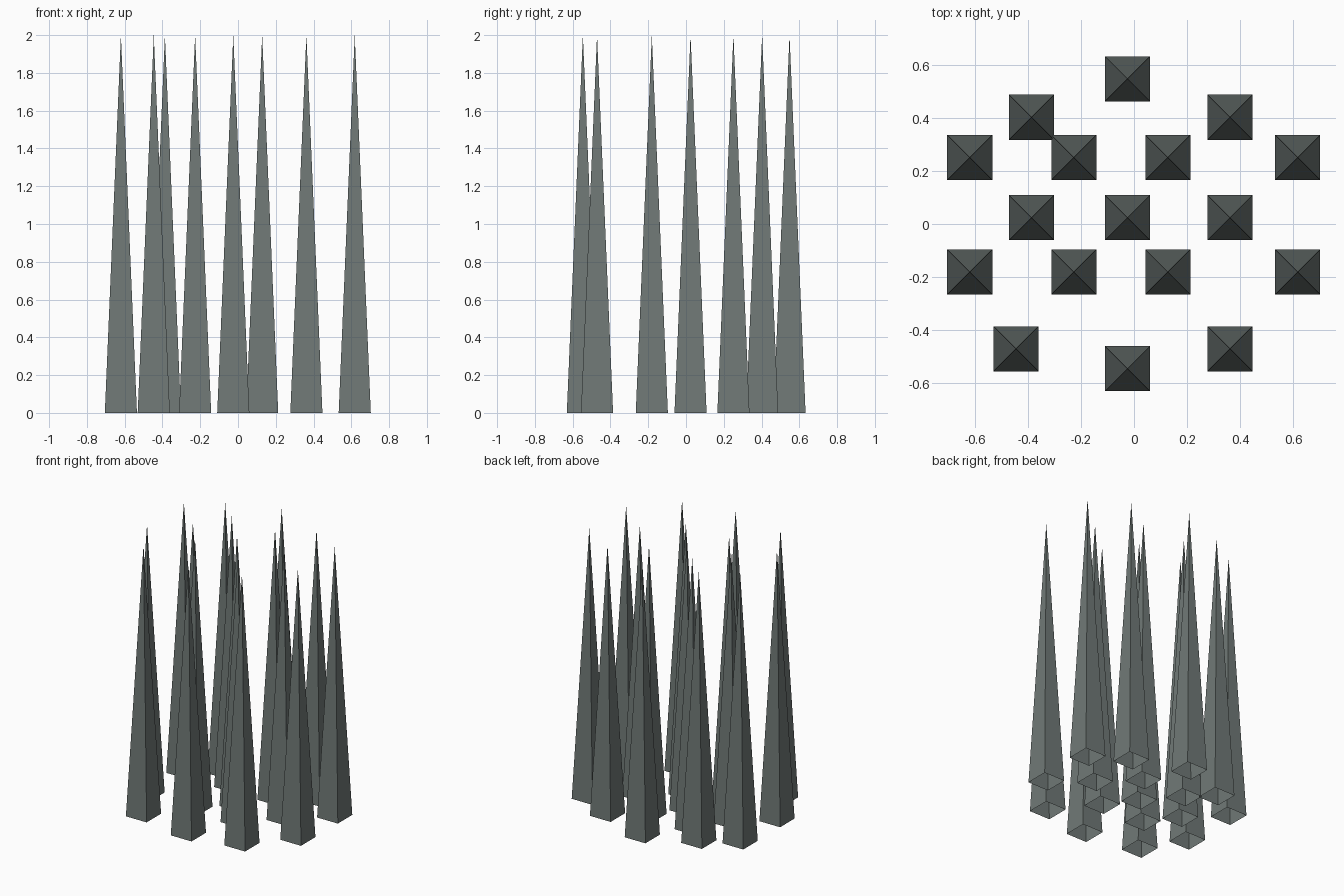
import bpy, bmesh

if "Cube" in bpy.data.objects:
    bpy.data.objects.remove(bpy.data.objects["Cube"])

HALF = 0.085      # half width of each square base
HEIGHT = 2.0

metal = bpy.data.materials.new("dark grey green")
metal.diffuse_color = (0.162, 0.191, 0.184, 1)
metal.use_nodes = True
metal.node_tree.nodes["Principled BSDF"].inputs["Base Color"].default_value = metal.diffuse_color

# Rows of spikes: y position -> x positions
rows = {
    0.548: [-0.025],
    0.403: [-0.387, 0.362],
    0.251: [-0.62, -0.227, 0.128, 0.618],
    0.024: [-0.387, -0.025, 0.362],
    -0.181: [-0.62, -0.227, 0.128, 0.618],
    -0.471: [-0.446, 0.362],
    -0.546: [-0.025],
}

# One four-sided spike, open underneath
bm = bmesh.new()
base = [bm.verts.new((sx * HALF, sy * HALF, 0))
        for sx, sy in ((-1, -1), (1, -1), (1, 1), (-1, 1))]
tip = bm.verts.new((0, 0, HEIGHT))
for i in range(4):
    bm.faces.new((base[i], base[(i + 1) % 4], tip))
mesh = bpy.data.meshes.new("spike")
bm.to_mesh(mesh)
bm.free()
mesh.materials.append(metal)

# Place the spikes
for y, xs in rows.items():
    for x in xs:
        spike = bpy.data.objects.new("spike", mesh)
        spike.location = (x, y, 0)
        bpy.context.collection.objects.link(spike)
